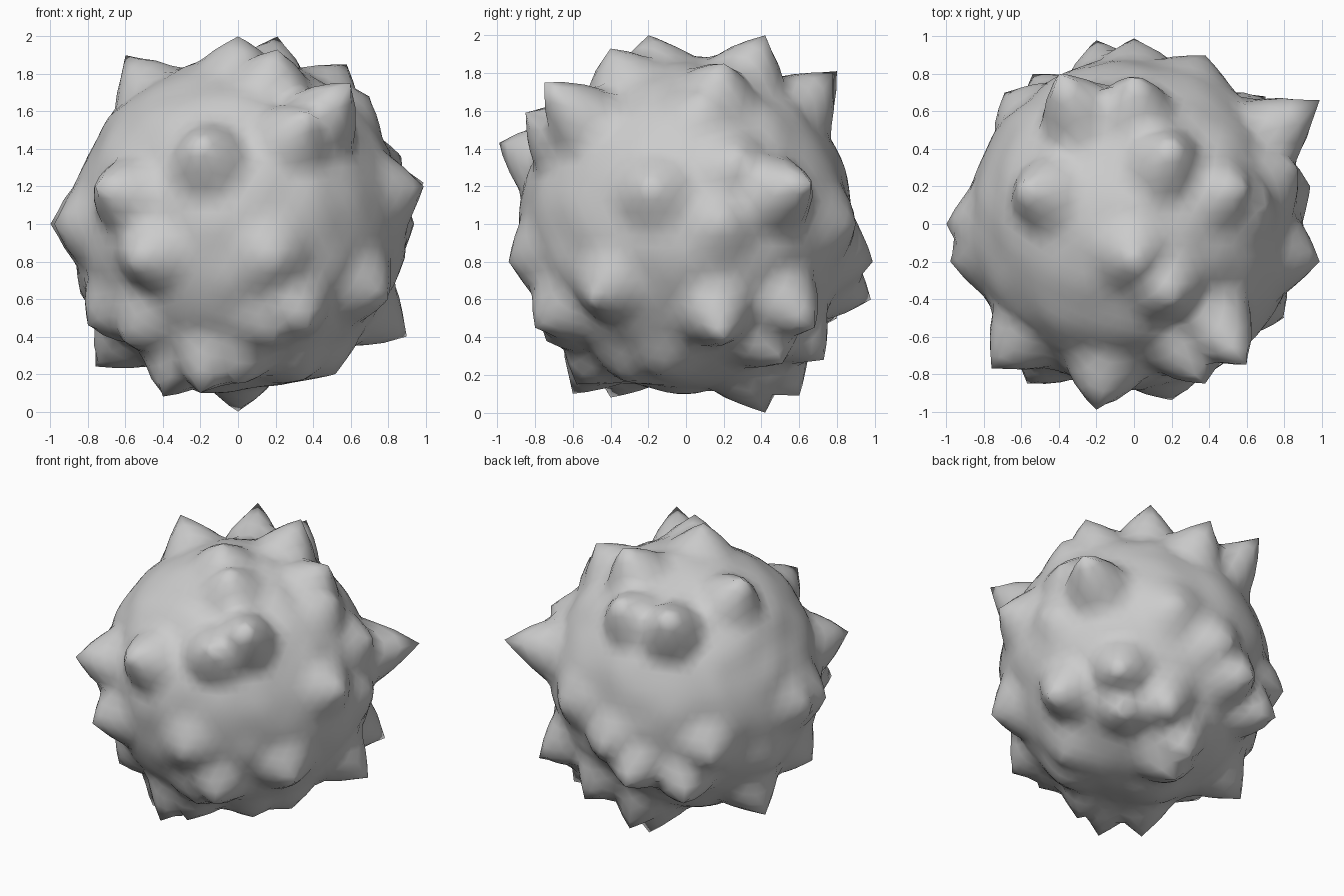
import bpy, bmesh
from mathutils import Vector, noise

CENTRE = Vector((0, 0, 1))
BASE_R = 0.885     # radius of the body between the spikes
WIDTH = 0.25       # angular half width of a spike

# spike tips: x, y, z
TIPS = [
    # upper half
    (0, -0.2, 2), (0.21, 0.42, 2), (0.21, -0.4, 1.93), (-0.6, 0.2, 1.9),
    (-0.4, 0.8, 1.81), (0.6, -0.75, 1.75), (0.58, 0.2, 1.85),
    (0.38, -0.85, 1.59), (-0.2, -0.99, 1.43), (0.99, 0.66, 1.22),
    (-0.76, -0.77, 1.2), (0, 0.78, 1.8), (0.87, 0.3, 1.36),
    (0.7, 0.1, 1.68), (0.99, -0.2, 1.2),
    # waist
    (-1, 0, 1), (-0.98, -0.2, 1), (0.2, -0.94, 0.8), (0, 0.99, 0.8),
    (0.38, 0.9, 1), (-0.69, 0.7, 0.8), (-0.57, -0.85, 0.8),
    (0.89, 0, 0.82), (0.94, 0.2, 1),
    # lower half
    (-0.6, -0.5, 0.37), (-0.76, 0.18, 0.24), (-0.4, -0.4, 0.08),
    (-0.2, -0.6, 0.1), (0, -0.58, 0.15), (0, 0.42, 0), (0.03, 0.6, 0.09),
    (0.9, 0.2, 0.4), (0.7, 0.68, 0.45), (0.54, 0.51, 0.26),
    (-0.2, 0.98, 0.6), (0.3, 0.73, 0.28), (0.8, -0.5, 0.6),
    (0.37, -0.8, 0.45), (0.19, -0.74, 0.38), (-0.8, -0.3, 0.46),
    (-0.54, 0.8, 0.5), (-0.84, 0.2, 0.63), (0.52, -0.13, 0.2),
    (0.35, -0.33, 0.17), (-0.2, 0, 0.1),
]
spikes = []
for t in TIPS:
    v = Vector(t) - CENTRE
    spikes.append((v.normalized(), v.length))

# round body
bm = bmesh.new()
bmesh.ops.create_icosphere(bm, subdivisions=5, radius=1)
verts = list(bm.verts)

# slide the nearest vertex under each tip so the points stay sharp
for d, _ in spikes:
    near = max(verts, key=lambda v: v.co.dot(d))
    near.co = d

# pull cones out of the body
for v in verts:
    d = v.co.normalized()
    r = BASE_R + 0.02 * noise.noise(d * 4)
    out = r
    for s, h in spikes:
        a = d.angle(s, 0)
        if a < WIDTH:
            out = max(out, r + (h - r) * (1 - a / WIDTH))
    v.co = d * out + CENTRE

mesh = bpy.data.meshes.new("spiky_rock")
bm.to_mesh(mesh)
bm.free()
rock = bpy.data.objects.new("spiky_rock", mesh)
bpy.context.collection.objects.link(rock)
for p in mesh.polygons:
    p.use_smooth = True
